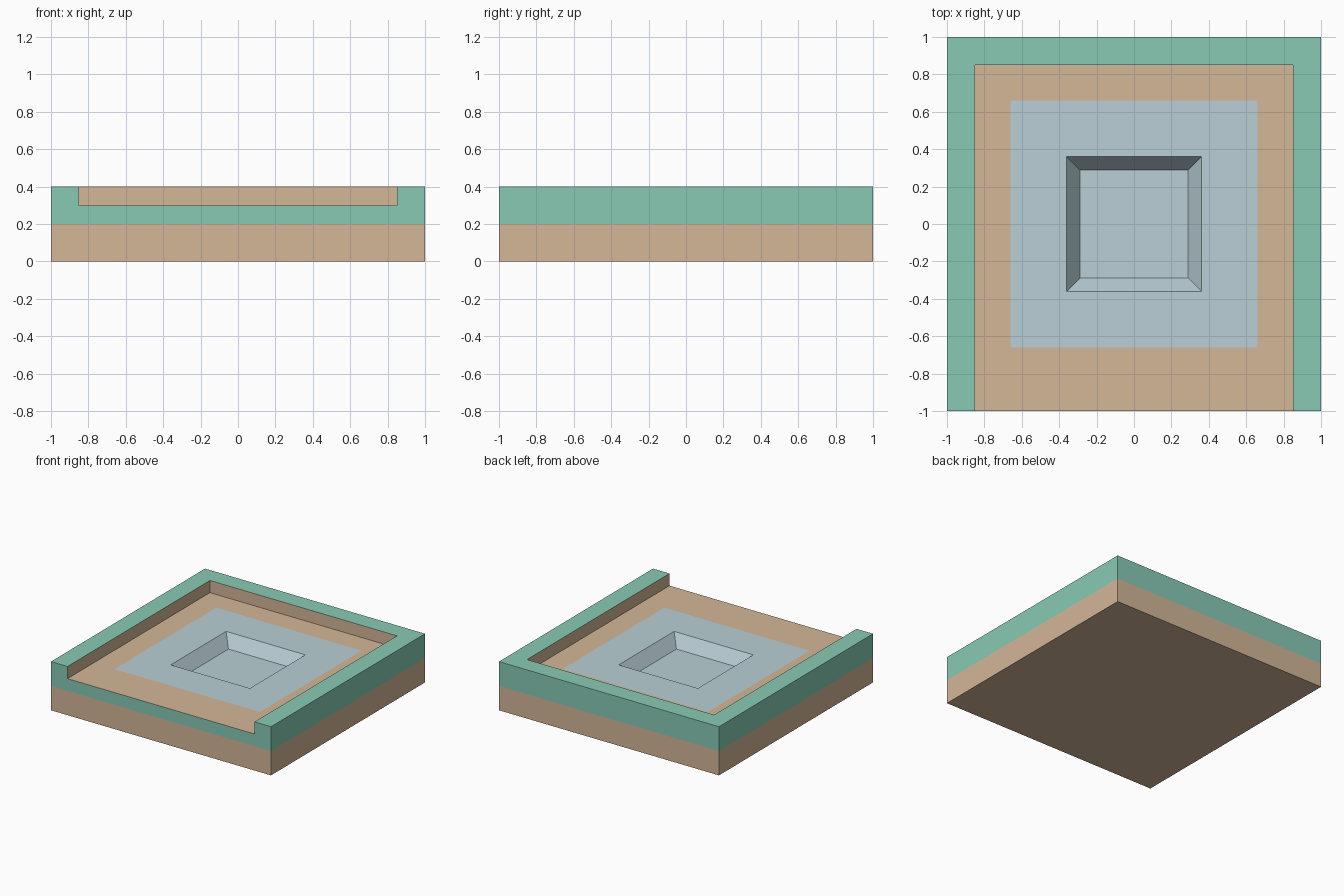
import bpy
import bmesh

cube = bpy.data.objects.get("Cube")
if cube:
    bpy.data.objects.remove(cube, do_unlink=True)


def material(name, srgb):
    linear = [((c / 255 + 0.055) / 1.055) ** 2.4 for c in srgb]
    mat = bpy.data.materials.new(name)
    mat.use_nodes = True
    mat.diffuse_color = (*linear, 1)
    bsdf = mat.node_tree.nodes["Principled BSDF"]
    bsdf.inputs["Base Color"].default_value = (*linear, 1)
    bsdf.inputs["Roughness"].default_value = 0.9
    return mat


GREEN = material("soft green", (136, 202, 181))
TAN = material("warm tan", (211, 183, 151))
BLUE = material("pale blue", (186, 207, 214))


def finish(name, bm, *mats):
    mesh = bpy.data.meshes.new(name)
    bm.to_mesh(mesh)
    bm.free()
    for mat in mats:
        mesh.materials.append(mat)
    obj = bpy.data.objects.new(name, mesh)
    bpy.context.collection.objects.link(obj)
    return obj


def square(half, z):
    return rectangle(-half, half, -half, half, z)


def rectangle(x0, x1, y0, y1, z):
    return [(x0, y0, z), (x1, y0, z), (x1, y1, z), (x0, y1, z)]


def skin(name, loops, mat, cap_start=False, cap_end=False):
    """Bridge successive four-cornered loops into a surface."""
    bm = bmesh.new()
    rows = [[bm.verts.new(p) for p in loop] for loop in loops]
    for a, b in zip(rows, rows[1:]):
        for i in range(4):
            j = (i + 1) % 4
            bm.faces.new((a[i], a[j], b[j], b[i]))
    if cap_start:
        bm.faces.new(rows[0][::-1])
    if cap_end:
        bm.faces.new(rows[-1])
    return finish(name, bm, mat)


BAND, FLOOR, TOP = 0.2, 0.3, 0.4
INNER, POOL = 0.85, 0.66

# Lower block and the coloured band around it
skin("base_block", [square(1, 0), square(1, BAND)], TAN, cap_start=True)
skin("side_band", [square(1, BAND), square(1, FLOOR)], GREEN)

# Recessed floor, open to the front, around the blue panel
skin("recessed_floor",
     [rectangle(-INNER, INNER, -1, INNER, FLOOR), square(POOL, FLOOR)], TAN)

# Blue panel with a sunken basin in the middle
skin("basin_panel",
     [square(POOL, FLOOR), square(0.36, FLOOR), square(0.29, BAND)],
     BLUE, cap_end=True)

# Raised U-shaped curb on the left, right and back
half = [(INNER, INNER), (INNER, -1), (1, -1), (1, 1)]
outline = half + [(-x, y) for x, y in reversed(half)]
bm = bmesh.new()
top = bm.faces.new([bm.verts.new((x, y, FLOOR)) for x, y in outline])
bmesh.ops.extrude_face_region(bm, geom=[top], use_keep_orig=True)
lifted = [f for f in bm.faces if len(f.verts) == 8 and f is not top][0]
bmesh.ops.translate(bm, vec=(0, 0, TOP - FLOOR), verts=lifted.verts)
bmesh.ops.recalc_face_normals(bm, faces=bm.faces)
for f in bm.faces:
    c = f.calc_center_median()
    inside = abs(c.x) < 0.9 and -0.9 < c.y < 0.9
    f.material_index = int(inside and abs(f.normal.z) < 0.5)
bmesh.ops.delete(bm, geom=[top], context="FACES_ONLY")
finish("raised_curb", bm, GREEN, TAN)
